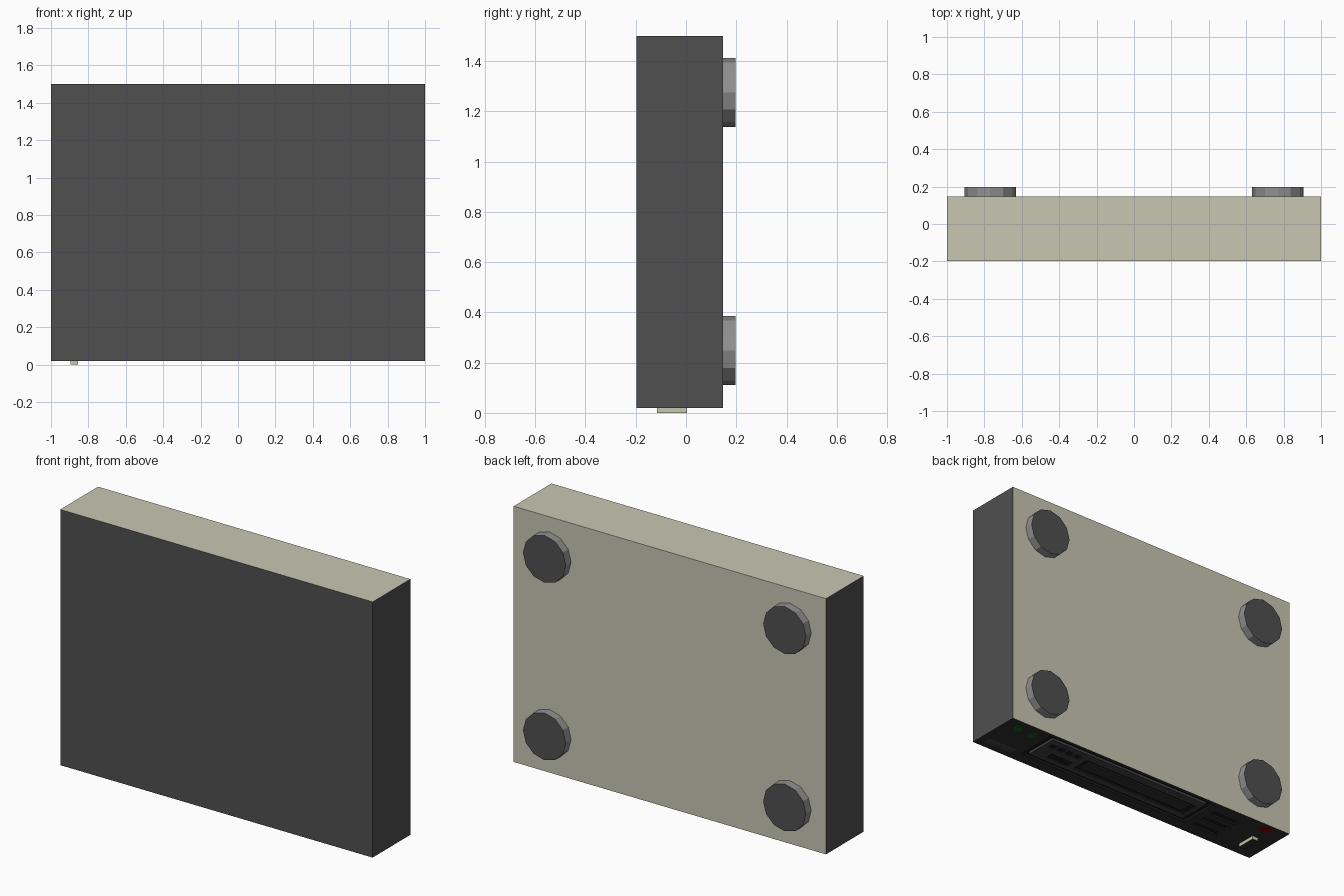
import bpy, bmesh, math
from mathutils import Matrix, Vector

if "Cube" in bpy.data.objects:
    bpy.data.objects.remove(bpy.data.objects["Cube"])


def mat(name, r, g, b):
    m = bpy.data.materials.new(name)
    m.diffuse_color = (r, g, b, 1)
    m.use_nodes = True
    m.node_tree.nodes["Principled BSDF"].inputs["Base Color"].default_value = m.diffuse_color
    return m


BLACK = mat("black_plastic", 0.03, 0.03, 0.03)
DARK = mat("dark_case", 0.08, 0.08, 0.08)
BEIGE = mat("beige_metal", 0.58, 0.57, 0.45)
PLATE = mat("bay_plastic", 0.055, 0.055, 0.055)
PIT = mat("slot_black", 0.012, 0.012, 0.012)
RUBBER = mat("foot_rim", 0.28, 0.28, 0.28)
GREEN = mat("green_lamp", 0.01, 0.12, 0.01)
RED = mat("red_button", 0.25, 0.0, 0.0)


def finish(name, bm, mats, pick=None):
    # pick maps a face normal to a material slot
    bm.normal_update()
    if pick:
        for f in bm.faces:
            f.material_index = pick(f.normal)
    me = bpy.data.meshes.new(name)
    bm.to_mesh(me)
    bm.free()
    for m in mats:
        me.materials.append(m)
    ob = bpy.data.objects.new(name, me)
    bpy.context.collection.objects.link(ob)
    return ob


def box(name, x, y, z, mats, pick=None):
    bm = bmesh.new()
    size = Vector((x[1] - x[0], y[1] - y[0], z[1] - z[0]))
    mid = Vector((sum(x) / 2, sum(y) / 2, sum(z) / 2))
    bmesh.ops.create_cube(bm, size=1, matrix=Matrix.Translation(mid) @ Matrix.Diagonal(size.to_4d()))
    return finish(name, bm, mats, pick)


def disc(name, loc, r, depth, sides, rot, mats, pick=None):
    bm = bmesh.new()
    bmesh.ops.create_cone(bm, cap_ends=True, segments=sides, radius1=r, radius2=r,
                          depth=depth, matrix=Matrix.Translation(loc) @ rot)
    return finish(name, bm, mats, pick)


def cut(ob, x, y, z):
    # sink a rectangular pocket into ob
    c = box("cutter", x, y, z, [PIT])
    c.hide_render = True
    m = ob.modifiers.new("pocket", 'BOOLEAN')
    m.object, m.operation, m.solver = c, 'DIFFERENCE', 'EXACT'
    m.material_mode = 'TRANSFER'
    bpy.context.view_layer.objects.active = ob
    bpy.ops.object.modifier_apply(modifier=m.name)
    bpy.data.objects.remove(c)


def case_slot(n):
    if n.z < -0.5:
        return 0
    return 2 if n.z > 0.5 or n.y > 0.5 else 1


# case: dark cover on front and sides, beige top and back, black control panel below
Z = 0.02
case = box("case", (-1, 1), (-0.197, 0.148), (Z, 1.5), [BLACK, DARK, BEIGE], case_slot)
BAY_X, BAY_Y = (-0.47, 0.71), (-0.125, 0.128)
cut(case, BAY_X, BAY_Y, (0, Z + 0.015))

# vent slots in the panel
for y in (0.05, -0.03, -0.105):
    cut(case, (-0.70, -0.52), (y - 0.019, y + 0.019), (0, Z + 0.012))

# drive front sitting in the bay, with small slots, a button and a disc tray
drive = box("drive_front", (BAY_X[0] + 0.035, BAY_X[1] - 0.035),
            (BAY_Y[0] + 0.024, BAY_Y[1] - 0.024), (Z, Z + 0.016), [PLATE])
for x in (0.624, 0.565, 0.507, 0.448):
    cut(drive, (x - 0.02, x + 0.02), (0.03, 0.064), (0, Z + 0.008))
cut(drive, (0.425, 0.58), (-0.065, -0.02), (0, Z + 0.008))
cut(drive, (-0.41, 0.385), (-0.06, 0.05), (0, Z + 0.01))
box("disc_tray", (-0.375, 0.35), (-0.042, 0.032), (Z + 0.002, Z + 0.012), [BLACK])

# label plate, lamps and button on the panel
box("label_plate", (0.76, 0.955), (-0.155, -0.1), (Z - 0.001, Z + 0.005), [PLATE])
for i, x in enumerate((0.9, 0.797)):
    disc(f"lamp_{i + 1}", (x, 0.073, Z + 0.003), 0.028, 0.008, 12, Matrix(), [GREEN])
disc("reset_button", (-0.87, 0.097, Z + 0.003), 0.034, 0.008, 12, Matrix(), [RED])

# power switch: beige sides, black end
box("power_switch", (-0.895, -0.855), (-0.115, 0.003), (0, Z + 0.005), [BEIGE, BLACK],
    lambda n: 1 if n.z < -0.5 else 0)

# four twelve-sided feet on the back
ROT = Matrix.Rotation(math.radians(90), 4, 'X')
for sx, side in ((-1, "left"), (1, "right")):
    for z, level in ((0.248, "lower"), (1.275, "upper")):
        disc(f"foot_{level}_{side}", (sx * 0.769, 0.1705, z), 0.137, 0.053, 12, ROT,
             [RUBBER, DARK], lambda n: 1 if abs(n.y) > 0.5 else 0)
